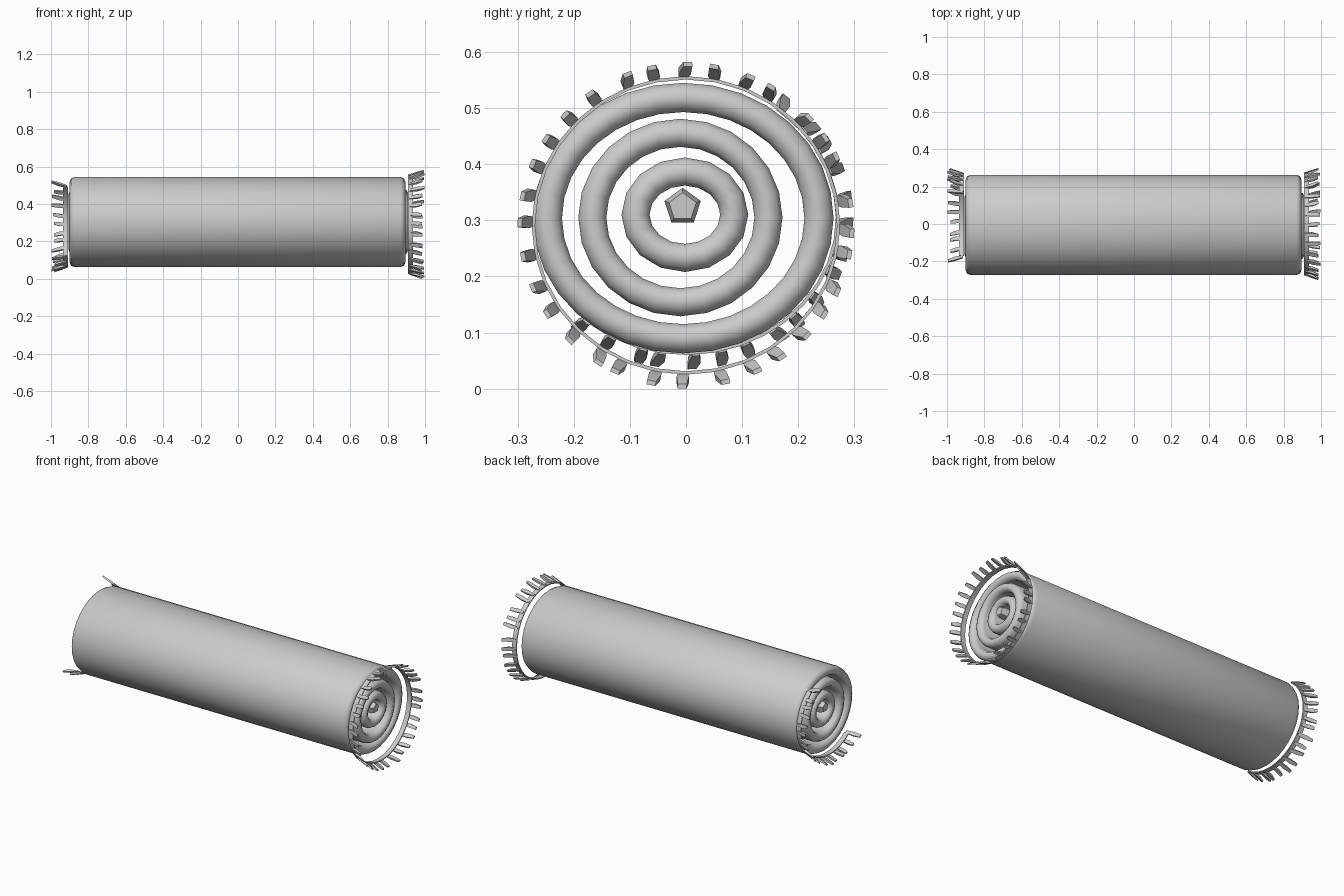
import bpy, math, random
from mathutils import Vector

if "Cube" in bpy.data.objects:
    bpy.data.objects.remove(bpy.data.objects["Cube"])

random.seed(4)
TAU = math.tau


def make_object(name, verts, faces, angle=50):
    mesh = bpy.data.meshes.new(name)
    mesh.from_pydata(verts, [], faces)
    mesh.update()
    obj = bpy.data.objects.new(name, mesh)
    bpy.context.collection.objects.link(obj)
    bpy.ops.object.select_all(action='DESELECT')
    obj.select_set(True)
    bpy.context.view_layer.objects.active = obj
    bpy.ops.object.mode_set(mode='EDIT')
    bpy.ops.mesh.select_all(action='SELECT')
    bpy.ops.mesh.normals_make_consistent(inside=False)
    bpy.ops.object.mode_set(mode='OBJECT')
    bpy.ops.object.shade_smooth_by_angle(angle=math.radians(angle))
    return obj


def sweep(name, profile, cy, cz, ry, rz, seg, a0=0.0, a1=TAU):
    """Sweep a closed (x, radial offset) profile round an ellipse about x."""
    closed = abs(a1 - a0 - TAU) < 1e-6
    rows = seg if closed else seg + 1
    n = len(profile)
    verts, faces = [], []
    for i in range(rows):
        a = a0 + (a1 - a0) * i / seg
        for x, d in profile:
            verts.append((x, cy + (ry + d) * math.cos(a), cz + (rz + d) * math.sin(a)))
    for i in range(seg):
        j = (i + 1) % rows
        for k in range(n):
            m = (k + 1) % n
            faces.append((i * n + k, i * n + m, j * n + m, j * n + k))
    if not closed:
        faces += [tuple(range(n)), tuple(range((rows - 1) * n, rows * n))]
    return make_object(name, verts, faces)


def layer_profile(left, right, t):
    """Long strip of rug wall with rounded ends, half thickness t."""
    pts = []
    for end, sign in ((right, 1), (left, -1)):
        for k in range(5):
            a = math.pi * (0.5 - k / 4)
            pts.append((end + sign * t * (math.cos(a) - 1), sign * t * math.sin(a)))
    return pts


# Rolled layers of the rug, nested one inside the other
sweep("outer_roll", layer_profile(-0.90, 0.895, 0.026), -0.005, 0.304, 0.242, 0.215, 32)
sweep("middle_roll", layer_profile(-0.905, 0.91, 0.025), -0.01, 0.305, 0.157, 0.151, 24)
sweep("inner_roll", layer_profile(-0.90, 0.90, 0.025), -0.002, 0.31, 0.088, 0.077, 16)

# Five-sided core at the middle of the roll
core, r = [], 0.034
for x, s in ((-0.90, 0.75), (-0.88, 1), (0.88, 1), (0.90, 0.75)):
    for i in range(5):
        a = math.pi / 2 + TAU * i / 5
        core.append((x, -0.006 + s * r * math.cos(a), 0.324 + s * r * math.sin(a)))
faces = [tuple(range(5)), tuple(range(15, 20))]
for b in (0, 5, 10):
    faces += [(b + i, b + (i + 1) % 5, b + 5 + (i + 1) % 5, b + 5 + i) for i in range(5)]
make_object("core", core, faces)


def fringe(name, side, cz, ry, rz, a0, a1, count):
    """Thin end band plus a row of flared tassels."""
    x0, x1 = side * 0.908, side * 0.936
    sweep(name + "_band", [(x0, -0.003), (x1, -0.003), (x1, 0.003), (x0, 0.003)],
          0, cz, ry, rz, max(16, count), a0, a1)
    verts, faces = [], []
    closed = abs(a1 - a0 - TAU) < 1e-6
    for i in range(count):
        a = a0 + (a1 - a0) * i / (count if closed else count - 1)
        a += random.uniform(-0.03, 0.03)
        out = Vector((0, math.cos(a), math.sin(a)))
        tan = Vector((0, -math.sin(a), math.cos(a)))
        base = Vector((0, ry * math.cos(a), cz + rz * math.sin(a)))
        lean = random.uniform(-0.012, 0.012)
        tip = random.uniform(0.980, 0.998)
        b = len(verts)
        # root, belly and tip sections of one tassel
        for x, d, w, t, l in ((0.915, 0.001, 0.007, 0.004, 0),
                              (0.955, 0.012, 0.011, 0.006, 0.4),
                              (tip, 0.024, 0.008, 0.004, 1)):
            c = base + out * d + tan * lean * l + Vector((side * x, 0, 0))
            verts += [c - tan * w - out * t, c + tan * w - out * t,
                      c + tan * w + out * t, c - tan * w + out * t]
        faces += [(b, b + 1, b + 2, b + 3), (b + 8, b + 9, b + 10, b + 11)]
        for s in (b, b + 4):
            faces += [(s + k, s + (k + 1) % 4, s + 4 + (k + 1) % 4, s + 4 + k) for k in range(4)]
    make_object(name + "_tassels", [tuple(v) for v in verts], faces)


# Full fringe on the right end, half-round fringe on the left end
fringe("right_fringe", 1, 0.291, 0.272, 0.263, 0, TAU, 32)
fringe("left_fringe", -1, 0.305, 0.27, 0.242, math.radians(-129), math.radians(50), 18)
